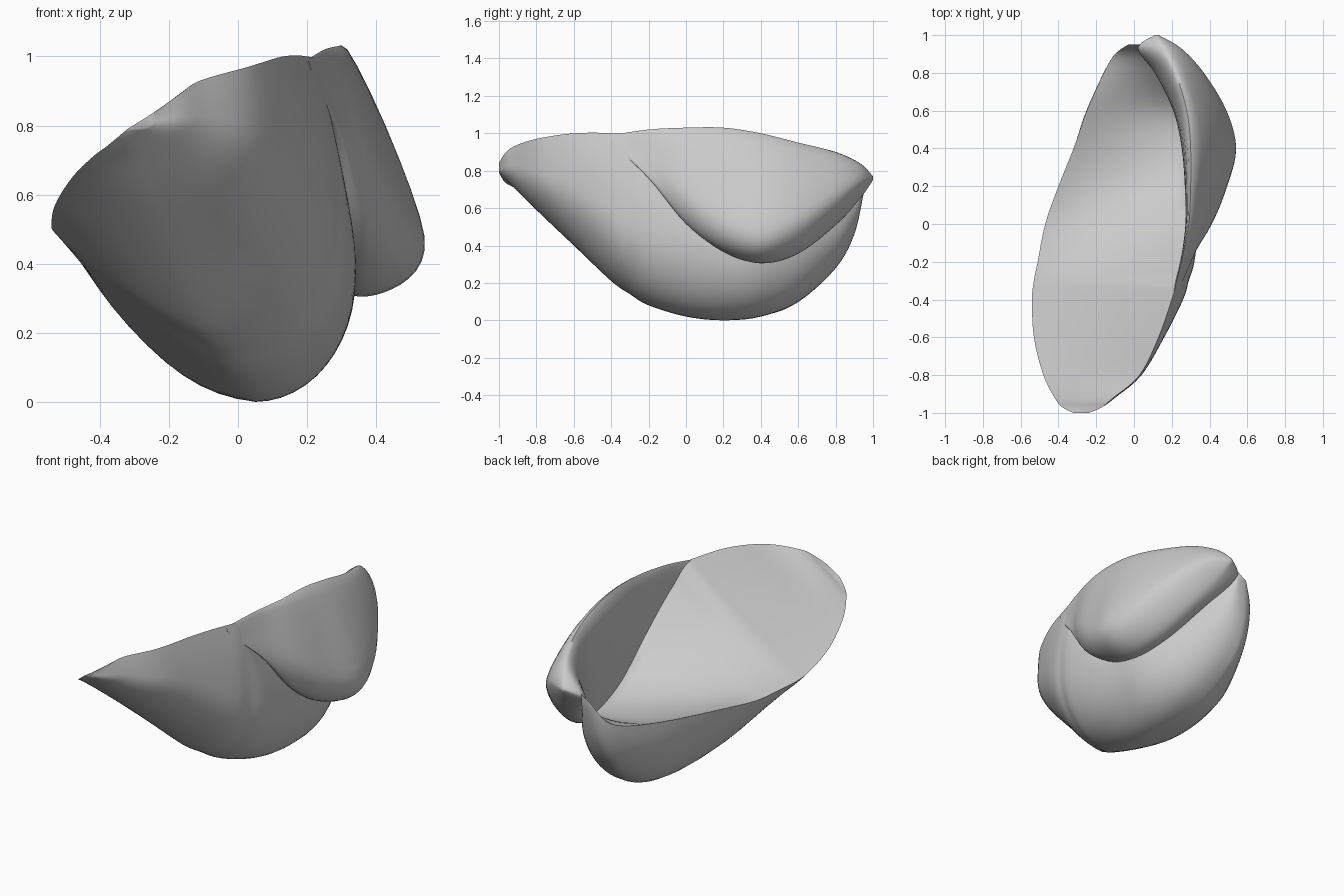
import bpy, bmesh, math
from mathutils import Vector

default = bpy.data.objects.get("Cube")
if default:
    bpy.data.objects.remove(default)

grey = bpy.data.materials.new("plain grey")
grey.use_nodes = True
grey.diffuse_color = (0.6, 0.6, 0.6, 1)
grey.node_tree.nodes["Principled BSDF"].inputs["Base Color"].default_value = (0.6, 0.6, 0.6, 1)


def spline(a, b, c, d, t):
    """Catmull-Rom point between b and c."""
    return 0.5 * (2 * b + (c - a) * t + (2 * a - 5 * b + 4 * c - d) * t * t
                  + (3 * b - a - 3 * c + d) * t ** 3)


def refine(stations, steps):
    """Smoothly interpolate a list of station rows (given in hundredths)."""
    rows = [[v / 100 for v in row] for row in stations]
    out = []
    last = len(rows) - 1
    for i in range(last):
        group = [rows[max(i - 1, 0)], rows[i], rows[i + 1], rows[min(i + 2, last)]]
        for s in range(steps):
            out.append([spline(*vals, s / steps) for vals in zip(*group)])
    return out + [rows[-1]]


def loft(name, rings):
    """Skin closed rings in order and cap both ends."""
    bm = bmesh.new()
    loops = [[bm.verts.new(p) for p in ring] for ring in rings]
    for lower, upper in zip(loops, loops[1:]):
        n = len(lower)
        for i in range(n):
            j = (i + 1) % n
            bm.faces.new((lower[i], lower[j], upper[j], upper[i]))
    bm.faces.new(loops[0])
    bm.faces.new(loops[-1])
    bmesh.ops.recalc_face_normals(bm, faces=bm.faces)
    mesh = bpy.data.meshes.new(name)
    bm.to_mesh(mesh)
    bm.free()
    mesh.materials.append(grey)
    obj = bpy.data.objects.new(name, mesh)
    bpy.context.collection.objects.link(obj)
    bpy.ops.object.select_all(action="DESELECT")
    obj.select_set(True)
    bpy.context.view_layer.objects.active = obj
    bpy.ops.object.shade_smooth_by_angle(angle=math.radians(60))
    return obj


def body_ring(row):
    """Dished top between two rims, rounded underside through the keel."""
    y, lx, lz, rx, rz, kx, kz, gx, gz = row
    left, right = Vector((lx, lz)), Vector((rx, rz))
    keel = Vector((kx, kz))
    # the left flank is flat at the front and full at the back
    full = min(max(0.62 + 1.1 * y, 0.3), 1.2)
    pts = []
    n = 12
    # left rim down to the keel
    for i in range(n):
        t = i / n
        a = t * math.pi / 2
        arc = Vector((lx + (kx - lx) * (1 - math.cos(a)), lz + (kz - lz) * math.sin(a)))
        straight = left.lerp(keel, t)
        pts.append(straight + (arc - straight) * full)
    # keel up to the bulging right side
    for i in range(n):
        a = i / n * math.pi / 2
        pts.append(Vector((kx + (gx - kx) * math.sin(a), kz + (gz - kz) * (1 - math.cos(a)))))
    # right side up to the right rim
    for i in range(n):
        t = i / n
        pts.append(Vector((gx + (rx - gx) * t * t, gz + (rz - gz) * t)))
    # concave top back to the left rim
    valley = left.lerp(right, 0.5) - Vector((0, 0.05 * (1 - y * y)))
    for i in range(n):
        t = i / n
        pts.append(right.lerp(valley, t).lerp(valley.lerp(left, t), t))
    return [(p.x, y, p.y) for p in pts]


def lobe_ring(row):
    """Closed smooth loop through four section points."""
    y, *flat = row
    pts = [Vector(flat[i:i + 2]) for i in range(0, len(flat), 2)]
    ring = []
    for i in range(len(pts)):
        group = [pts[(i + k) % len(pts)] for k in (-1, 0, 1, 2)]
        ring += [spline(*group, s / 8) for s in range(8)]
    return [(p.x, y, p.y) for p in ring]


# Main bowl: y, left rim, right rim, keel, right side
body = [
    (-100, -32, 79, -24, 84, -29, 79, -25, 81),
    (-97, -38, 74, -17, 89, -29, 76, -17, 82),
    (-92, -42, 71, -11, 93, -27, 71, -10, 82),
    (-80, -48, 65, 3, 97, -24, 59, 4, 79),
    (-60, -53, 57, 13, 100, -17, 40, 16, 71),
    (-40, -54, 51, 20, 100, -9, 21, 26, 57),
    (-30, -53, 49, 23, 98, -4, 14, 29, 52),
    (-20, -51, 48, 25, 86, 0, 8, 32, 47),
    (0, -47, 47, 28, 65, 4, 2, 34, 41),
    (20, -40, 48, 28, 48, 5, 0, 34, 36),
    (40, -32, 49, 27, 41, 5, 2, 33, 36),
    (60, -25, 51, 23, 42, 3, 10, 25, 37),
    (80, -16, 54, 13, 58, -4, 28, 13, 48),
    (90, -10, 59, 7, 67, -4, 46, 6, 61),
    (95, -3, 70, 3, 74, -1, 68, 3, 71),
]
loft("main_bowl", [body_ring(r) for r in refine(body, 5)])

# Side lobe: y, top, outer side, underside, inner side
lobe = [
    (-40, 20, 99, 21, 97, 21, 95, 19, 96),
    (-20, 25, 102, 29, 85, 30, 76, 25, 83),
    (0, 29, 103, 41, 68, 36, 52, 28, 61),
    (20, 30, 103, 49, 55, 41, 38, 28, 45),
    (40, 30, 100, 54, 48, 40, 31, 26, 41),
    (60, 28, 95, 49, 54, 35, 36, 21, 46),
    (80, 22, 90, 37, 66, 25, 51, 11, 60),
    (93, 16, 84, 25, 74, 16, 65, 2, 71),
    (100, 12, 77, 13, 76, 12, 75, 11, 76),
]
loft("side_lobe", [lobe_ring(r) for r in refine(lobe, 5)])
